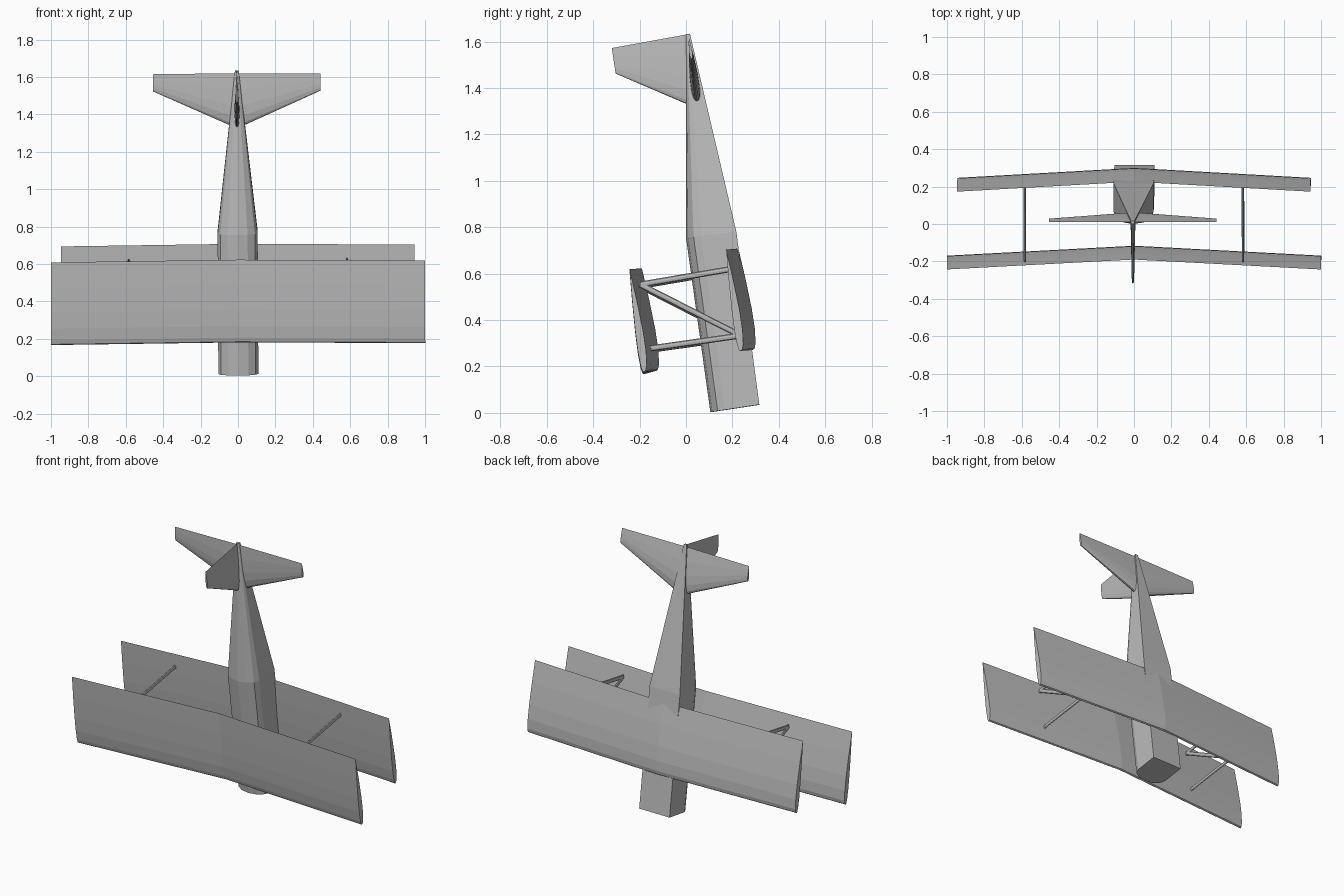
import bpy
import bmesh
import math
from mathutils import Vector

cube = bpy.data.objects.get("Cube")
if cube:
    bpy.data.objects.remove(cube, do_unlink=True)

# Single plain grey finish
grey = bpy.data.materials.new("plain_grey")
grey.use_nodes = True
GREY = (0.5, 0.5, 0.5, 1)
grey.diffuse_color = GREY
grey.node_tree.nodes["Principled BSDF"].inputs["Base Color"].default_value = GREY

LEAN = 0.0053  # the whole aircraft leans very slightly to its right


def loft(name, rings):
    """Skin a row of equal-length point rings and cap both ends."""
    bm = bmesh.new()
    rows = [[bm.verts.new((p[0] - LEAN * (p[2] - 0.4), p[1], p[2] + LEAN * p[0]))
             for p in ring] for ring in rings]
    n = len(rows[0])
    for a, b in zip(rows, rows[1:]):
        for i in range(n):
            j = (i + 1) % n
            bm.faces.new((a[i], a[j], b[j], b[i]))
    bm.faces.new(rows[0])
    bm.faces.new(rows[-1])
    bmesh.ops.recalc_face_normals(bm, faces=bm.faces)
    mesh = bpy.data.meshes.new(name)
    bm.to_mesh(mesh)
    bm.free()
    mesh.materials.append(grey)
    obj = bpy.data.objects.new(name, mesh)
    bpy.context.collection.objects.link(obj)
    return obj


# Chord position from the leading edge, relative thickness
FOIL = [(0.01, 0.4), (0.06, 0.75), (0.2, 1), (0.4, 0.95), (0.7, 0.55)]


def airfoil(lead, trail, side, bulge, back_bulge):
    """Airfoil ring between two edge points, bulging along +side and -side."""
    lead, trail, side = Vector(lead), Vector(trail), Vector(side)
    near = [lead.lerp(trail, t) + side * h * bulge for t, h in FOIL]
    far = [lead.lerp(trail, t) - side * h * back_bulge for t, h in FOIL]
    return [lead] + near + [trail] + far[::-1]


# Fuselage: flat belly, straight sides, rounded deck
def body_ring(deck, belly, half_width, arc=0.3):
    deck, belly = Vector((0, *deck)), Vector((0, *belly))
    ring = [belly + Vector((half_width, 0, 0))]
    for k in range(7):
        a = math.pi * k / 6
        p = deck.lerp(belly, arc * (1 - math.sin(a)))
        ring.append(p + Vector((half_width * math.cos(a), 0, 0)))
    return ring + [belly - Vector((half_width, 0, 0))]


loft("fuselage", [
    body_ring((0.105, 0.003), (0.316, 0.035), 0.107),
    body_ring((0.0, 0.755), (0.217, 0.78), 0.107),
    body_ring((0.0, 1.632), (0.017, 1.634), 0.01),
])


# Two straight wings with a shallow dihedral from the centre line
def wing(name, span, lead, trail):
    rings = []
    for x in (-span, 0, span):
        drop = Vector((x, -0.053 * abs(x) / span, -0.009 * abs(x) / span))
        rings.append(airfoil(Vector((0, *lead)) + drop, Vector((0, *trail)) + drop,
                             (0, 1, 0.14), 0.022, 0.013))
    loft(name, rings)


wing("upper_wing", 1.0, (-0.129, 0.181), (-0.19, 0.623))
wing("lower_wing", 0.945, (0.287, 0.271), (0.226, 0.708))

# Tailplane, tapering toward both tips
tail_tip = [airfoil((x, 0.024, 1.525), (x, 0.012, 1.617), (0, 1, 0.14), 0.007, 0.007)
            for x in (-0.448, 0.448)]
tail_root = airfoil((0, 0.05, 1.325), (0, 0.012, 1.62), (0, 1, 0.14), 0.02, 0.02)
loft("tailplane", [tail_tip[0], tail_root, tail_tip[1]])

# Upright fin
loft("fin", [
    airfoil((0, 0.01, 1.328), (0, 0.01, 1.632), (1, 0, 0), 0.013, 0.013),
    airfoil((0, -0.303, 1.462), (0, -0.32, 1.572), (1, 0, 0), 0.006, 0.006),
])


# Flattened wing struts, three on each side
def strut(name, x, start, end):
    a, b = Vector((x, *start)), Vector((x, *end))
    across = (b - a).cross(Vector((1, 0, 0))).normalized()
    shape = [Vector((0.006 * math.cos(t), 0, 0)) + across * 0.013 * math.sin(t)
             for t in (math.tau * k / 8 for k in range(8))]
    loft(name, [[p + s for s in shape] for p in (a, b)])


UPPER_REAR, UPPER_FRONT = (-0.197, 0.55), (-0.175, 0.272)
LOWER_REAR, LOWER_FRONT = (0.2, 0.618), (0.235, 0.33)
for label, x in (("left", 0.583), ("right", -0.583)):
    strut(label + "_rear_strut", x, UPPER_REAR, LOWER_REAR)
    strut(label + "_front_strut", x, UPPER_FRONT, LOWER_FRONT)
    strut(label + "_diagonal_strut", x, UPPER_REAR, LOWER_FRONT)
